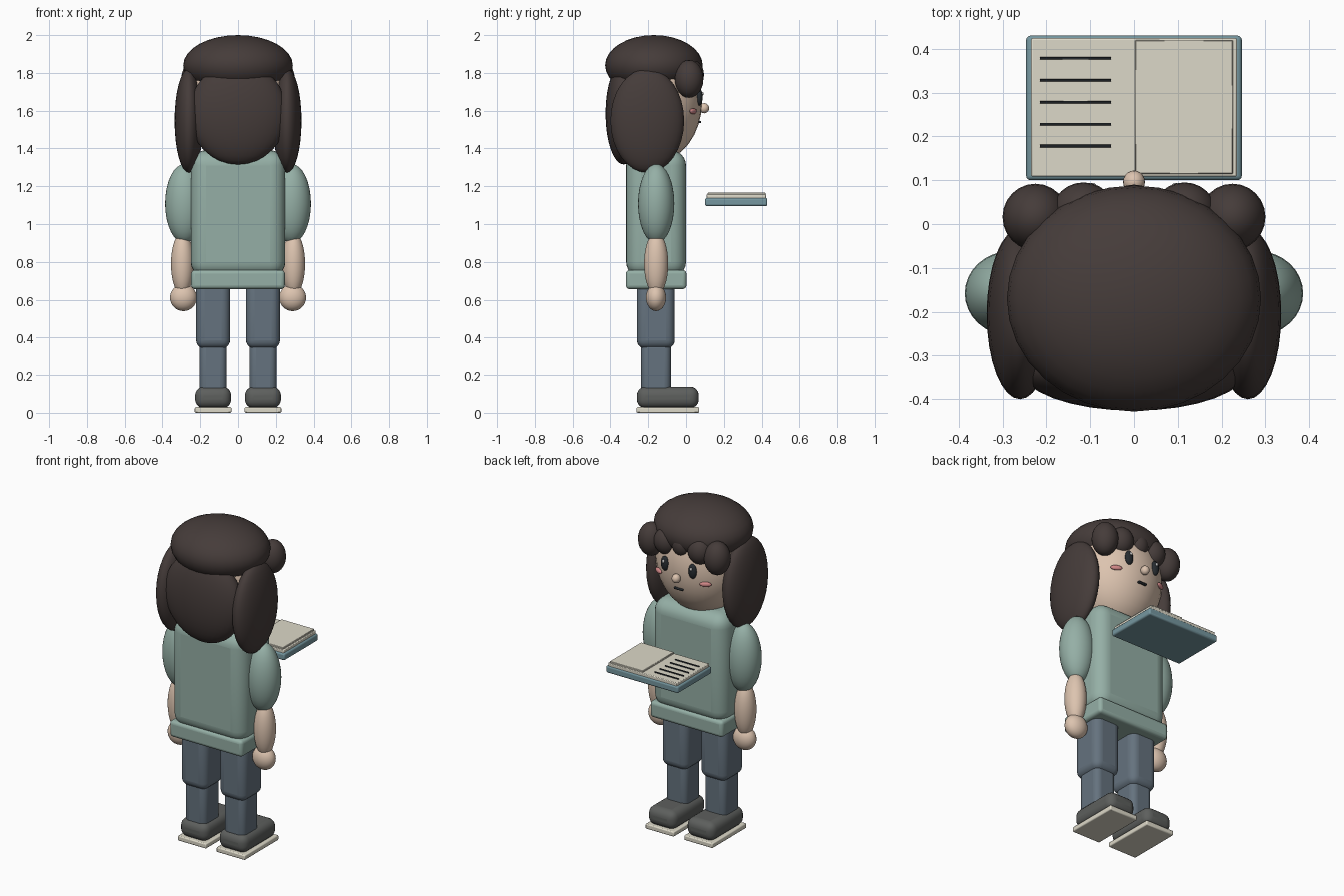
import bpy
import math

if "Cube" in bpy.data.objects:
    bpy.data.objects.remove(bpy.data.objects["Cube"])


def material(name, rgb):
    m = bpy.data.materials.new(name)
    m.diffuse_color = (*rgb, 1)
    m.use_nodes = True
    m.node_tree.nodes["Principled BSDF"].inputs["Base Color"].default_value = m.diffuse_color
    return m


SKIN = material("skin", (0.72, 0.55, 0.43))
HAIR = material("hair", (0.06, 0.045, 0.042))
SHIRT = material("shirt", (0.30, 0.43, 0.38))
DENIM = material("denim", (0.13, 0.17, 0.21))
SHOE = material("shoe", (0.11, 0.115, 0.11))
CREAM = material("cream", (0.72, 0.69, 0.58))
DARK = material("dark", (0.02, 0.025, 0.03))
BLUSH = material("blush", (0.65, 0.25, 0.25))
COVER = material("cover", (0.18, 0.31, 0.35))
WHITE = material("white", (0.9, 0.9, 0.9))


def finish(name, mat):
    ob = bpy.context.object
    ob.name = name
    ob.data.materials.append(mat)
    return ob


def ball(name, mat, centre, radii, seg=32, rot_z=0):
    """Smooth ellipsoid."""
    bpy.ops.mesh.primitive_uv_sphere_add(segments=seg, ring_count=seg // 2, location=centre,
                                         rotation=(0, 0, rot_z))
    ob = finish(name, mat)
    ob.scale = radii
    bpy.ops.object.transform_apply(location=False, rotation=False, scale=True)
    bpy.ops.object.shade_smooth()
    return ob


def box(name, mat, x, y, z, bevel, segments=5):
    """Rounded box from its (min, max) range on each axis."""
    bpy.ops.mesh.primitive_cube_add(size=1, location=[(a + b) / 2 for a, b in (x, y, z)])
    ob = finish(name, mat)
    ob.scale = [b - a for a, b in (x, y, z)]
    bpy.ops.object.transform_apply(location=False, rotation=False, scale=True)
    mod = ob.modifiers.new("round", 'BEVEL')
    mod.width, mod.segments = bevel, segments
    bpy.ops.object.shade_smooth_by_angle(angle=math.radians(35))
    return ob


def span(centre, half):
    return (centre - half, centre + half)


# Torso and hem
box("torso", SHIRT, (-0.25, 0.25), (-0.317, 0.0), (0.72, 1.39), 0.08, 6)
box("hem", SHIRT, (-0.248, 0.248), (-0.318, 0.002), (0.656, 0.757), 0.02, 4)

# Head
ball("head", SKIN, (0, -0.16, 1.65), (0.27, 0.245, 0.32))
ball("nose", SKIN, (0, 0.096, 1.613), (0.025, 0.026, 0.027), 20)
box("mouth", DARK, span(0, 0.03), (0.058, 0.08), span(1.54, 0.006), 0.005, 2)

# Hair: crown, back and fringe centre
ball("hair_crown", HAIR, (0, -0.17, 1.84), (0.29, 0.258, 0.16))
ball("hair_back", HAIR, (0, -0.33, 1.585), (0.26, 0.096, 0.27))
ball("fringe_centre", HAIR, (0, 0.025, 1.80), (0.065, 0.065, 0.075), 24)

# Mirrored pairs
for s, side in ((-1, "left"), (1, "right")):
    # Legs and shoes
    lx = s * 0.132
    box(f"sole_{side}", CREAM, span(lx, 0.097), (-0.262, 0.07), (0.0, 0.03), 0.006, 2)
    box(f"shoe_{side}", SHOE, span(lx, 0.095), (-0.26, 0.067), (0.025, 0.138), 0.045)
    box(f"shin_{side}", DENIM, span(lx, 0.072), (-0.238, -0.08), (0.10, 0.38), 0.035)
    box(f"thigh_{side}", DENIM, span(lx, 0.09), (-0.26, -0.06), (0.342, 0.72), 0.045)
    # Arms
    ball(f"sleeve_{side}", SHIRT, (s * 0.282, -0.158, 1.108), (0.104, 0.096, 0.21))
    ball(f"forearm_{side}", SKIN, (s * 0.294, -0.158, 0.79), (0.061, 0.064, 0.166))
    ball(f"hand_{side}", SKIN, (s * 0.289, -0.159, 0.611), (0.071, 0.053, 0.071))
    # Hair locks and fringe
    ball(f"hair_side_{side}", HAIR, (s * 0.26, -0.205, 1.547), (0.076, 0.195, 0.275))
    ball(f"fringe_outer_{side}", HAIR, (s * 0.225, 0.016, 1.768), (0.075, 0.076, 0.1), 24)
    ball(f"fringe_inner_{side}", HAIR, (s * 0.115, 0.027, 1.79), (0.072, 0.068, 0.08), 24)
    # Face details
    ball(f"eye_{side}", DARK, (s * 0.094, 0.07, 1.672), (0.026, 0.018, 0.045), 20)
    ball(f"eye_glint_{side}", WHITE, (s * 0.094, 0.086, 1.69), (0.008, 0.008, 0.01), 12)
    ball(f"cheek_{side}", BLUSH, (s * 0.16, 0.038, 1.597), (0.034, 0.012, 0.015), 20, -s * 0.5)

# Open book
box("book_cover", COVER, (-0.246, 0.246), (0.10, 0.43), (1.095, 1.138), 0.01, 3)
box("book_pages", CREAM, (-0.235, 0.235), (0.108, 0.424), (1.13, 1.156), 0.004, 2)
box("book_right_page", CREAM, (0.002, 0.226), (0.114, 0.42), (1.15, 1.166), 0.002, 1)
for i in range(5):
    box(f"page_line_{i + 1}", DARK, (-0.215, -0.052), span(0.178 + 0.05 * i, 0.003),
        (1.15, 1.162), 0.001, 1)
